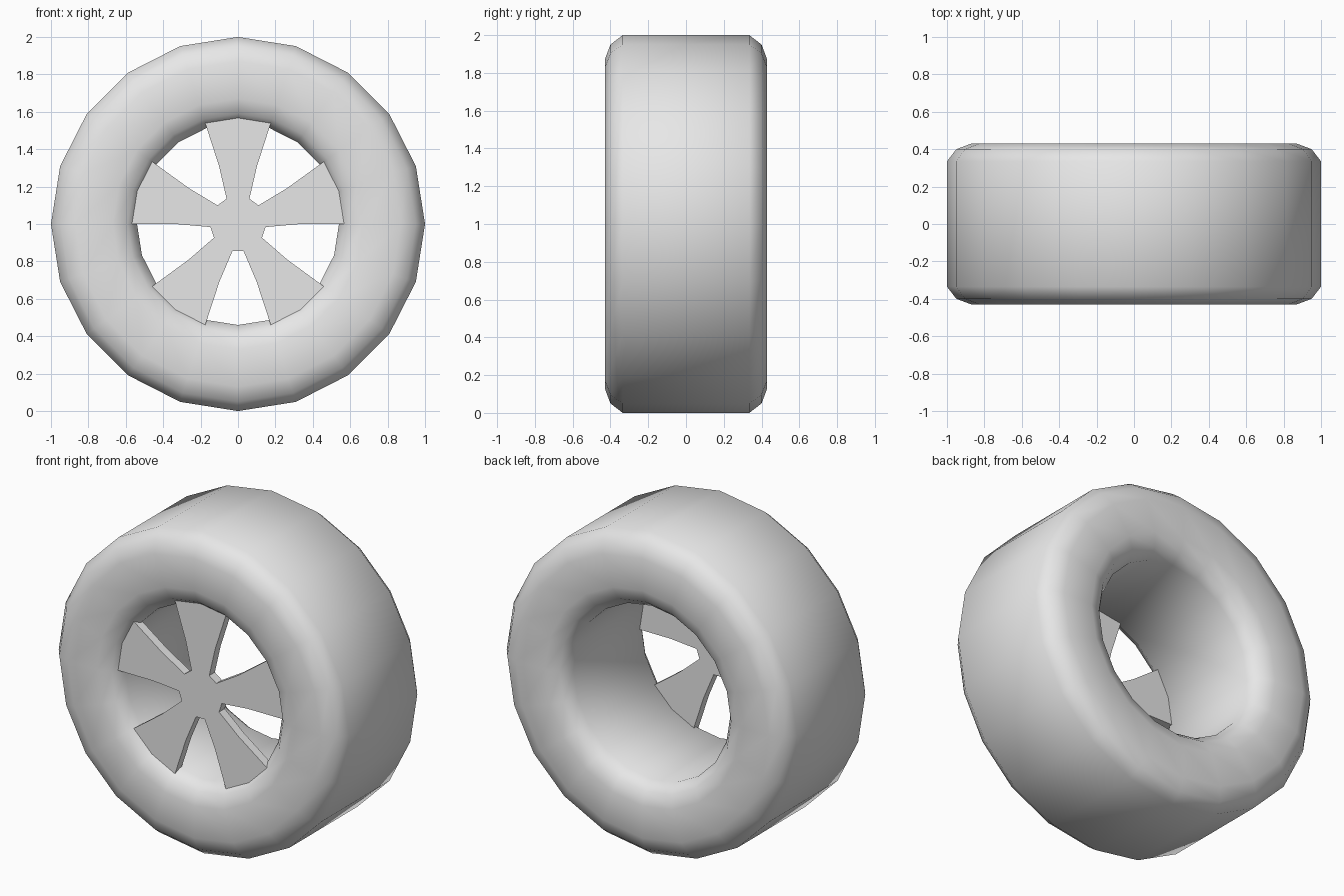
import bpy, bmesh, math

cube = bpy.data.objects.get("Cube")
if cube:
    bpy.data.objects.remove(cube, do_unlink=True)

SIDES = 20
SPOKES = 5

# One plain grey for the whole wheel
grey = bpy.data.materials.new("light_grey")
colour = (0.8, 0.8, 0.8, 1.0)
grey.use_nodes = True
grey.diffuse_color = colour
grey.node_tree.nodes["Principled BSDF"].inputs["Base Color"].default_value = colour


def make_object(name, bm, smooth_angle):
    bmesh.ops.recalc_face_normals(bm, faces=bm.faces)
    mesh = bpy.data.meshes.new(name)
    bm.to_mesh(mesh)
    bm.free()
    mesh.materials.append(grey)
    obj = bpy.data.objects.new(name, mesh)
    bpy.context.collection.objects.link(obj)
    bpy.ops.object.select_all(action='DESELECT')
    obj.select_set(True)
    bpy.context.view_layer.objects.active = obj
    bpy.ops.object.shade_smooth_by_angle(angle=math.radians(smooth_angle))
    return obj


def polar(radius, angle, y):
    return (radius * math.cos(angle), y, 1 + radius * math.sin(angle))


# Tyre: rounded rectangular section (radius, depth) swept round the axle
half = [(0.54, 0.335), (0.59, 0.40), (0.67, 0.43),
        (0.87, 0.43), (0.95, 0.40), (1.0, 0.335)]
section = [(r, -y) for r, y in half] + [(r, y) for r, y in reversed(half)]
bm = bmesh.new()
rings = [[bm.verts.new(polar(r, math.tau * i / SIDES, y)) for r, y in section]
         for i in range(SIDES)]
for i in range(SIDES):
    a, b = rings[i], rings[(i + 1) % SIDES]
    for j in range(len(section)):
        k = (j + 1) % len(section)
        bm.faces.new((a[j], a[k], b[k], b[j]))
make_object("tyre", bm, 60)

# Spokes: flat star outline with a tapered notch between each pair of spokes
notch = [(0.57, -0.185), (0.31, -0.10), (0.145, -0.03),
         (0.145, 0.03), (0.31, 0.10), (0.57, 0.185)]
FRONT, BACK = -0.37, -0.315
bm = bmesh.new()
outline = []
for s in range(SPOKES):
    mid = math.radians(54) + math.tau * s / SPOKES
    for along, across in notch:
        radius = min(math.hypot(along, across), 0.57)
        angle = mid + math.atan2(across, along)
        outline.append(bm.verts.new(polar(radius, angle, FRONT)))
    # middle of the outer end of the following spoke
    outline.append(bm.verts.new(polar(0.57, mid + math.pi / SPOKES, FRONT)))
face = bm.faces.new(outline)
extruded = bmesh.ops.extrude_face_region(bm, geom=[face], use_keep_orig=True)
moved = [g for g in extruded["geom"] if isinstance(g, bmesh.types.BMVert)]
bmesh.ops.translate(bm, verts=moved, vec=(0, BACK - FRONT, 0))
make_object("spokes", bm, 30)
